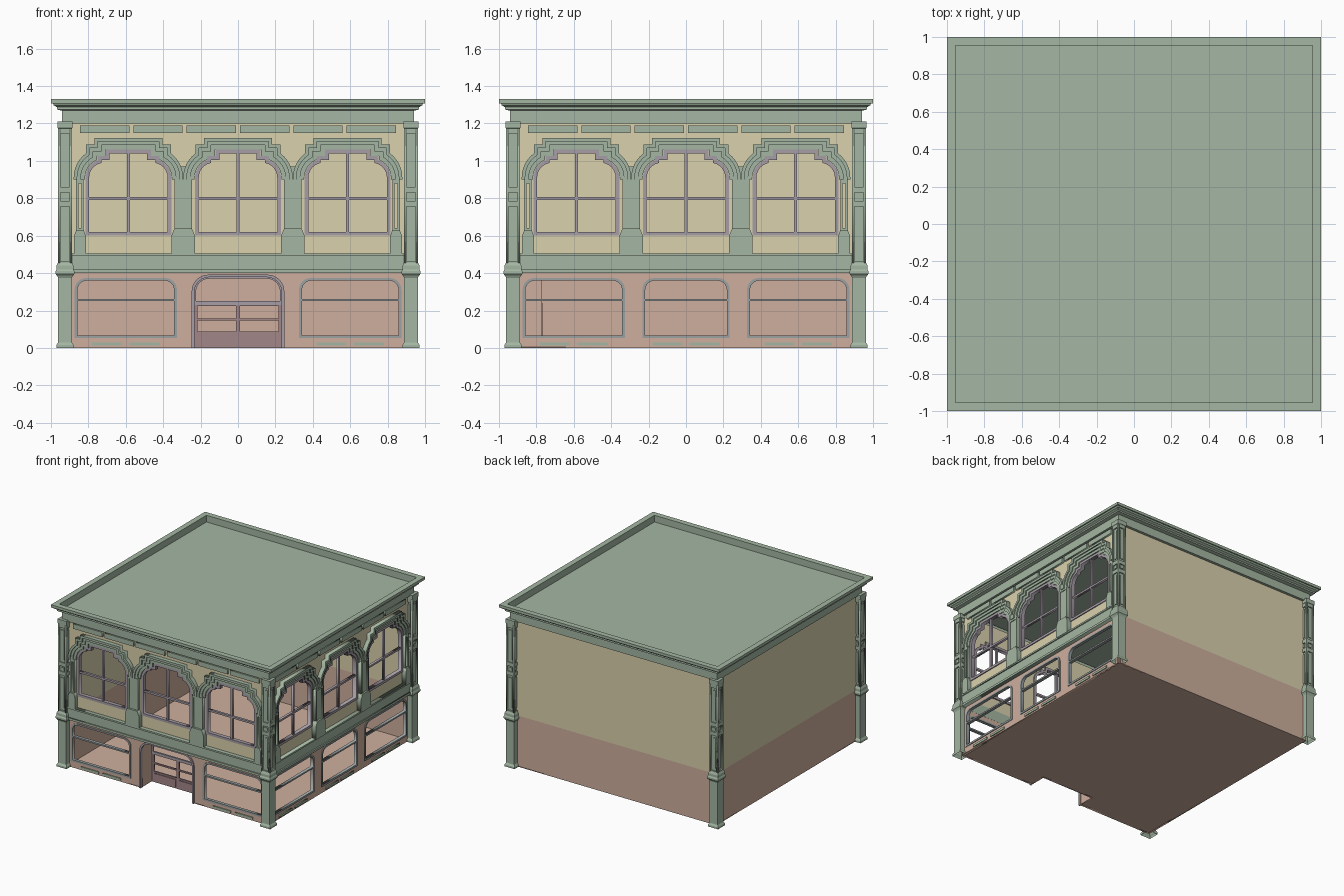
import bpy, bmesh
from math import pi, sin, cos, acos
from mathutils import Matrix

if "Cube" in bpy.data.objects:
    bpy.data.objects.remove(bpy.data.objects["Cube"])

def material(name, r, g, b):
    m = bpy.data.materials.new(name)
    m.diffuse_color = (r, g, b, 1)
    m.use_nodes = True
    m.node_tree.nodes["Principled BSDF"].inputs["Base Color"].default_value = m.diffuse_color
    return m

GREEN = material("green_trim", .37, .47, .36)
CREAM = material("cream_wall", .71, .64, .42)
PINK = material("pink_wall", .62, .43, .34)
MAUVE = material("mauve_door", .36, .24, .25)
FRAME = material("window_frame", .38, .34, .38)
SLATE = material("slate_frame", .33, .36, .36)

def add(name, mesh, mat):
    mesh.materials.append(mat)
    ob = bpy.data.objects.new(name, mesh)
    bpy.context.collection.objects.link(ob)
    return ob

def turn(k):
    """0 front, 1 right, 2 back, 3 left"""
    return Matrix.Rotation(k * pi / 2, 4, 'Z')

FLAT = Matrix.Rotation(-pi / 2, 4, 'X')  # loops become (x, y), depth becomes z

def plate(name, loops, d0, d1, mat, M):
    """Filled outlines (u, z), inner loops are holes, from distance d0 out to d1."""
    cu = bpy.data.curves.new(name, 'CURVE')
    cu.dimensions = '2D'
    cu.fill_mode = 'BOTH'
    cu.extrude = (d1 - d0) / 2
    for pts in loops:
        s = cu.splines.new('POLY')
        s.points.add(len(pts) - 1)
        for p, (u, z) in zip(s.points, pts):
            p.co = (u, z, 0, 1)
        s.use_cyclic_u = True
    tmp = bpy.data.objects.new("tmp", cu)
    bpy.context.collection.objects.link(tmp)
    dg = bpy.context.evaluated_depsgraph_get()
    me = bpy.data.meshes.new_from_object(tmp.evaluated_get(dg))
    bpy.data.objects.remove(tmp)
    me.materials.clear()
    me.transform(M @ Matrix.Translation((0, -(d0 + d1) / 2, 0)) @ Matrix.Rotation(pi / 2, 4, 'X'))
    return add(name, me, mat)

def stack(name, profile, mat, cx=0, cy=0):
    """Square rings (half width, z) joined into a solid."""
    bm = bmesh.new()
    prev = None
    for h, z in profile:
        ring = [bm.verts.new((cx + a * h, cy + b * h, z)) for a, b in ((-1, -1), (1, -1), (1, 1), (-1, 1))]
        if prev:
            for i in range(4):
                j = (i + 1) % 4
                bm.faces.new((prev[i], prev[j], ring[j], ring[i]))
        prev = ring
    bm.faces.new(prev)
    me = bpy.data.meshes.new(name)
    bm.to_mesh(me)
    bm.free()
    return add(name, me, mat)

def rect(u0, u1, z0, z1):
    return [(u0, z0), (u1, z0), (u1, z1), (u0, z1)]

def rounded(cx, hw, z0, z1, r):
    """Rounded top opening, bottom right round to bottom left."""
    arc = [(hw - r + r * cos(t * pi / 12), z1 - r + r * sin(t * pi / 12)) for t in range(7)]
    half = [(hw, z0)] + arc
    return [(cx + u, z) for u, z in half] + [(cx - u, z) for u, z in reversed(half)]

def arch(cx, e, zb):
    """Stepped arch outline grown by e."""
    r = .1 + e
    a = acos((.035 + e) / r)
    half = [(.23 + e, zb)] + [(.13 + r * cos(a * t / 6), .91 + r * sin(a * t / 6)) for t in range(7)]
    half += [(.165 + e, 1.025 + e), (.12 + e, 1.025 + e), (.12 + e, 1.06 + e)]
    return [(cx + u, z) for u, z in half] + [(cx - u, z) for u, z in reversed(half)]

W = .92            # wall face distance
UP = (-.586, 0, .586)
LOW = ((-.6, .27), (0, .23), (.6, .27))

for k, side in enumerate(("front", "right")):
    M = turn(k)
    wins = [w for w in LOW if k or w[0]]
    # lower wall and shop windows
    outline = [(-W, 0), (-W, .42), (W, .42), (W, 0)]
    if k == 0:
        outline += rounded(0, .235, 0, .38, .08)
    plate(side + "_lower_wall", [outline] + [rounded(c, h, .055, .37, .06) for c, h in wins], W - .015, W, PINK, M)
    loops = []
    for c, h in wins:
        loops += [rounded(c, h + .003, .052, .373, .06), rounded(c, h - .012, .067, .25, .001),
                  rounded(c, h - .012, .262, .36, .05)]
    plate(side + "_shop_window_frames", loops, W - .02, W + .006, SLATE, M)
    plate(side + "_kick_strips", [rect(c + s * .1 - .08, c + s * .1 + .08, .012, .03) for c, h in wins for s in (-1, 1)],
          W, W + .008, GREEN, M)
    # upper wall and arched windows
    plate(side + "_upper_wall", [rect(-W, W, .42, 1.22)] + [arch(c, -.003, .603) for c in UP], W - .015, W, CREAM, M)
    plate(side + "_window_frames", [f for c in UP for f in (arch(c, 0, .6), arch(c, -.02, .62))],
          W - .025, W + .008, FRAME, M)
    plate(side + "_window_bars_vertical", [rect(c - .008, c + .008, .61, 1.05) for c in UP], W - .018, W, FRAME, M)
    plate(side + "_window_bars_horizontal", [rect(c - .22, c + .22, .792, .808) for c in UP], W - .019, W + .001, FRAME, M)
    # stepped hood mouldings
    for i, (e0, e1, d) in enumerate(((.002, .024, .014), (.024, .044, .024), (.044, .0625, .034))):
        plate(side + "_hood_%d" % i, [arch(c, e1, .9) + arch(c, e0, .9)[::-1] for c in UP], W, W + d, GREEN, M)
    # columns between windows
    for s in (-1, 1):
        c = s * .293
        plate(side + "_column_shaft", [[(c - .046, .5), (c + .046, .5), (c + .046, .9), (c + .02, .97),
                                        (c - .02, .97), (c - .046, .9)]], W, W + .022, GREEN, M)
        plate(side + "_column_panel_edge", [rect(c - .046, c + .046, .63, .9), rect(c - .033, c + .033, .64, .885)],
              W, W + .028, GREEN, M)
        plate(side + "_column_base", [[(c - .063, .5), (c + .063, .5), (c + .063, .6), (c + .046, .64),
                                       (c - .046, .64), (c - .063, .6)]], W, W + .038, GREEN, M)
        c = s * .845
        plate(side + "_end_column", [rect(c - .02, c + .02, .5, .9), rect(c - .009, c + .009, .64, .88)],
              W, W + .024, GREEN, M)
        plate(side + "_end_column_base", [[(c - .031, .5), (c + .031, .5), (c + .031, .6), (c + .02, .63),
                                           (c - .02, .63), (c - .031, .6)]], W, W + .036, GREEN, M)
    # belt course and frieze panels
    plate(side + "_belt", [rect(-.9, .9, .41, .5)], W - .016, W + .025, GREEN, M)
    plate(side + "_belt_lips", [rect(-.9, .9, .4, .418), rect(-.9, .9, .492, .505)], W, W + .034, GREEN, M)
    plate(side + "_frieze_panels", [rect(i * .285 - .132, i * .285 + .132, 1.15, 1.19) for i in
                                    (-2.5, -1.5, -.5, .5, 1.5, 2.5)], W, W + .016, GREEN, M)

# plain back and left walls
for k, side in ((2, "back"), (3, "left")):
    plate(side + "_lower_wall", [rect(-W, W, 0, .42)], W - .015, W, PINK, turn(k))
    plate(side + "_upper_wall", [rect(-W, W, .42, 1.22)], W - .015, W, CREAM, turn(k))

# floor with the entrance notch
plate("floor", [[(-W, -W), (-.24, -W), (-.24, -.78), (.24, -.78), (.24, -W), (W, -W), (W, W), (-W, W)]],
      0, .005, PINK, FLAT)

# recessed entrance
F = turn(0)
plate("entrance_ceiling", [rect(-.25, .25, -.91, -.77)], .382, .39, PINK, FLAT)
for d in (.236, -.246):
    plate("entrance_side", [rect(-.91, -.77, 0, .385)], d, d + .01, PINK, turn(1))
plate("entrance_trim", [rounded(0, .248, 0, .392, .09) + rounded(0, .233, 0, .378, .078)[::-1]], W - .01, W + .01, FRAME, F)
plate("entrance_transom", [rect(-.24, .24, .23, .385), rounded(0, .225, .25, .37, .07)], .77, .785, FRAME, F)
plate("double_door", [rect(-.235, .235, 0, .24)] +
      [rect(u, u + .205, z0, z1) for u in (-.217, .012) for z0, z1 in ((.088, .147), (.158, .225))],
      .768, .782, MAUVE, F)
plate("door_kick_panels", [rect(-.21, -.015, .015, .075), rect(.015, .21, .015, .075)], .78, .788, MAUVE, F)

# corner posts
for sx in (-1, 1):
    for sy in (-1, 1):
        cx, cy = sx * .925, sy * .925
        stack("corner_post", [(.046, 0), (.046, .015), (.037, .03), (.037, .375), (.042, .385), (.05, .395),
                              (.05, .41), (.045, .42), (.045, .44), (.038, .455), (.028, .456), (.028, 1.17),
                              (.04, 1.175), (.04, 1.21)], GREEN, cx, cy)
        for k in range(4):
            M = Matrix.Translation((cx, cy, 0)) @ turn(k)
            plate("post_face", [rect(-.038, .038, .455, 1.19), rect(-.024, .024, .465, .755),
                                rect(-.024, .024, .785, .83), rect(-.024, .024, .86, 1.145)], .027, .038, GREEN, M)
            plate("post_inner_panels", [rect(-.013, .013, .485, .735), rect(-.013, .013, .797, .818),
                                        rect(-.013, .013, .88, 1.125)], .027, .034, GREEN, M)

# frieze, cornice, parapet and sunken roof
stack("cornice_and_roof", [(.905, 1.2), (.942, 1.2), (.942, 1.268), (.968, 1.275), (.968, 1.287), (.985, 1.297),
                           (.99, 1.308), (1, 1.308), (1, 1.33), (.955, 1.33), (.955, 1.275)], GREEN)
